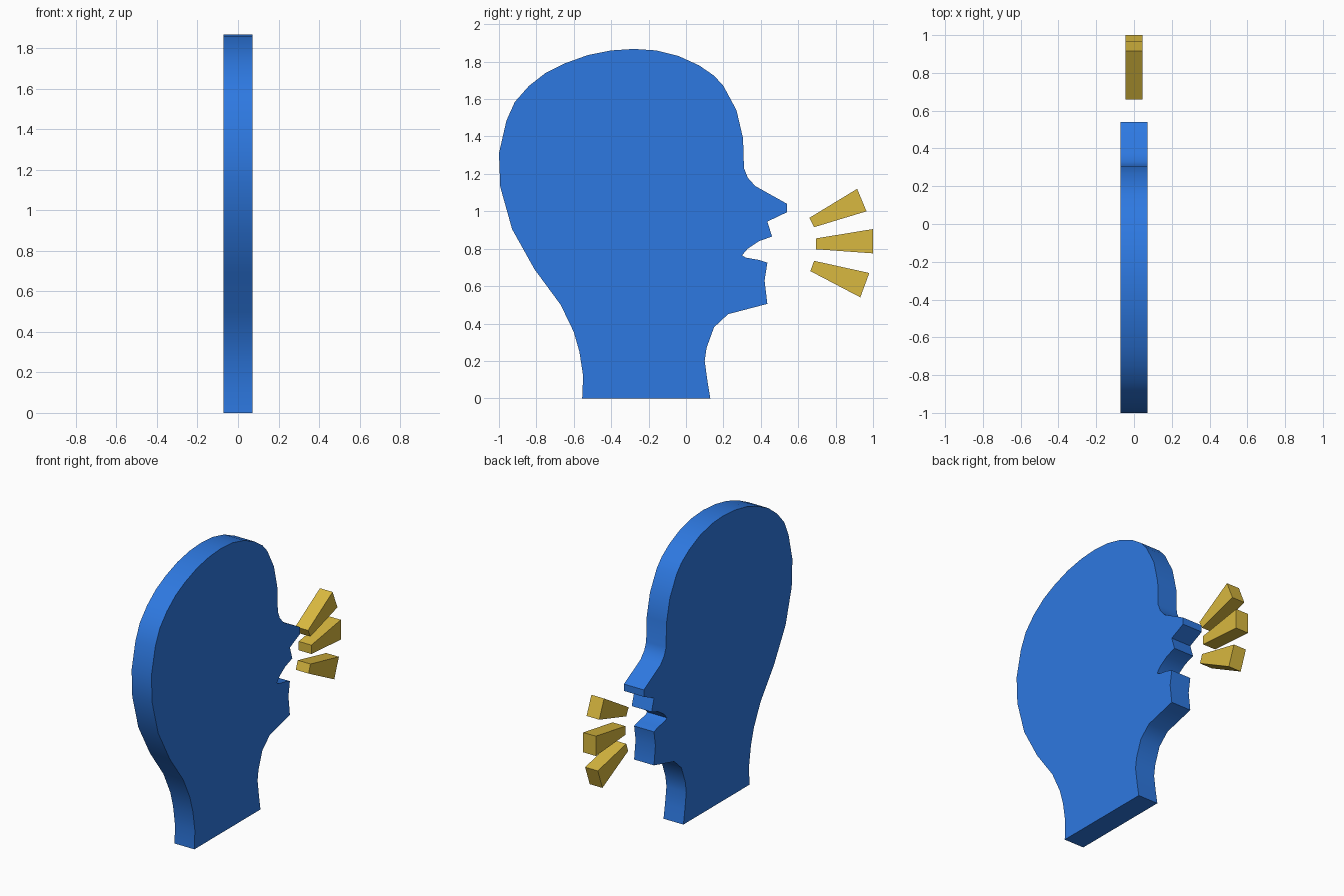
import bpy, bmesh
from mathutils import Vector

if "Cube" in bpy.data.objects:
    bpy.data.objects.remove(bpy.data.objects["Cube"])


def material(name, rgb):
    m = bpy.data.materials.new(name)
    m.diffuse_color = (*rgb, 1)
    m.use_nodes = True
    m.node_tree.nodes["Principled BSDF"].inputs["Base Color"].default_value = m.diffuse_color
    return m


def slab(name, profile, half, mat, smooth=False):
    """Extrude a (y, z) outline symmetrically along x."""
    bm = bmesh.new()
    face = bm.faces.new([bm.verts.new((-half, y, z)) for y, z in profile])
    ext = bmesh.ops.extrude_face_region(bm, geom=[face], use_keep_orig=True)
    moved = [e for e in ext["geom"] if isinstance(e, bmesh.types.BMVert)]
    bmesh.ops.translate(bm, verts=moved, vec=Vector((2 * half, 0, 0)))
    bmesh.ops.recalc_face_normals(bm, faces=bm.faces)
    mesh = bpy.data.meshes.new(name)
    bm.to_mesh(mesh)
    bm.free()
    mesh.materials.append(mat)
    ob = bpy.data.objects.new(name, mesh)
    bpy.context.collection.objects.link(ob)
    if smooth:
        bpy.ops.object.select_all(action='DESELECT')
        ob.select_set(True)
        bpy.context.view_layer.objects.active = ob
        bpy.ops.object.shade_smooth_by_angle(angle=0.5)
    return ob


blue = material("blue", (0.027, 0.19, 0.75))
gold = material("gold", (0.69, 0.48, 0.05))

# Head silhouette: throat and chin, mouth, nose, brow, skull, nape
throat = [(0.13, 0), (0.115, 0.09), (0.10, 0.20), (0.11, 0.27), (0.15, 0.38),
          (0.225, 0.45), (0.435, 0.505), (0.42, 0.63), (0.435, 0.725)]
mouth = [(0.39, 0.74), (0.32, 0.752), (0.30, 0.765), (0.33, 0.80),
         (0.39, 0.84), (0.46, 0.865)]
nose = [(0.435, 0.945), (0.54, 0.995), (0.54, 1.04), (0.37, 1.135),
        (0.33, 1.18), (0.31, 1.23)]
skull = [(0.305, 1.39), (0.27, 1.54), (0.20, 1.67), (0.15, 1.725),
         (0.07, 1.78), (-0.04, 1.83), (-0.16, 1.86), (-0.28, 1.868),
         (-0.40, 1.86), (-0.525, 1.835), (-0.65, 1.79), (-0.75, 1.74),
         (-0.84, 1.67), (-0.915, 1.585), (-0.96, 1.485), (-1, 1.31)]
nape = [(-0.993, 1.13), (-0.93, 0.905), (-0.81, 0.69), (-0.67, 0.50),
        (-0.60, 0.355), (-0.57, 0.25), (-0.55, 0.12), (-0.555, 0)]
slab("head_profile", throat + mouth + nose + skull + nape, 0.072, blue, True)

# Three flaring sound rays in front of the mouth
rays = {
    "upper": [(0.66, 0.965), (0.915, 1.12), (0.965, 1.0), (0.685, 0.915)],
    "middle": [(0.695, 0.855), (1, 0.905), (1, 0.775), (0.695, 0.797)],
    "lower": [(0.685, 0.735), (0.98, 0.67), (0.932, 0.54), (0.665, 0.68)],
}
for place, outline in rays.items():
    slab(place + "_sound_ray", outline, 0.046, gold)
